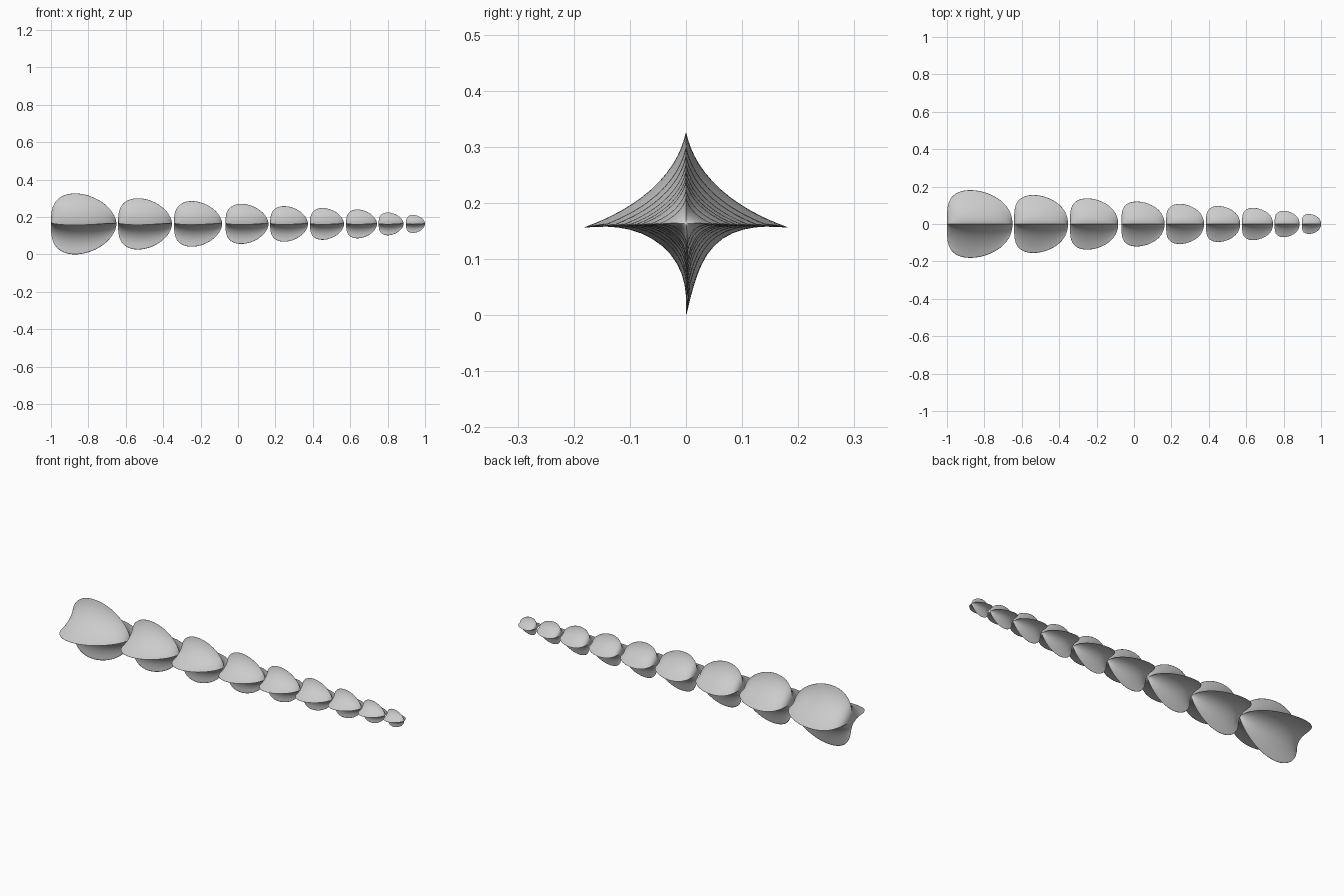
import bpy
import bmesh
from math import sin, cos, pi, copysign

if "Cube" in bpy.data.objects:
    bpy.data.objects.remove(bpy.data.objects["Cube"])

CENTRE_Z = 0.163
RING = 72
STEPS = 36

# start x, end x, half width (y), half height (z) of every segment
SEGMENTS = [
    (-1.0, -0.65, 0.181, 0.163),
    (-0.641, -0.353, 0.155, 0.137),
    (-0.342, -0.085, 0.137, 0.122),
    (-0.067, 0.163, 0.120, 0.107),
    (0.172, 0.374, 0.107, 0.095),
    (0.385, 0.567, 0.096, 0.085),
    (0.578, 0.743, 0.086, 0.077),
    (0.752, 0.885, 0.070, 0.061),
    (0.898, 1.0, 0.053, 0.048),
]


def outline(t, a, b):
    """Leaf outline, zero at both ends and 1 at its widest place."""
    p = a / (a + b)
    return (t ** a * (1 - t) ** b) / (p ** a * (1 - p) ** b)


def power(v, e):
    return copysign(abs(v) ** e, v)


def section(t, width, height):
    """Concave four-pointed section with rounded fin edges."""
    fw, fh = outline(t, 0.25, 0.45), outline(t, 0.32, 0.55)
    thick = 0.055 * height * min(fw, fh)
    a, b = width * fw - thick, height * fh - thick
    points = []
    for i in range(RING):
        u = 2 * pi * i / RING
        c, s = cos(u), sin(u)
        e = 3.2 if s >= 0 else 4.2          # underside is more hollow
        y = a * power(c, e) + thick * c
        z = b * power(s, e) + thick * s
        # side fins droop at the edge, lower fin bows slightly
        q = min(1, abs(y) / width)
        z += height * (0.09 * q * (1 - q) - 0.04 * q ** 3)
        if z < 0:
            y += 0.04 * width * sin(pi * min(1, -z / height)) * (1 - q)
        points.append((y, z))
    return points


def make_segment(name, x0, x1, width, height):
    bm = bmesh.new()
    rings = []
    for k in range(1, STEPS):
        t = 0.5 - 0.5 * cos(pi * k / STEPS)
        x = x0 + (x1 - x0) * t
        rings.append([bm.verts.new((x, y, CENTRE_Z + z))
                      for y, z in section(t, width, height)])
    for r0, r1 in zip(rings, rings[1:]):
        for i in range(RING):
            j = (i + 1) % RING
            bm.faces.new((r0[i], r0[j], r1[j], r1[i]))
    # pointed ends
    for ring, x in ((rings[0], x0), (rings[-1], x1)):
        tip = bm.verts.new((x, 0, CENTRE_Z))
        for i in range(RING):
            bm.faces.new((tip, ring[i], ring[(i + 1) % RING]))
    bmesh.ops.recalc_face_normals(bm, faces=bm.faces)
    for f in bm.faces:
        f.smooth = True
    mesh = bpy.data.meshes.new(name)
    bm.to_mesh(mesh)
    bm.free()
    obj = bpy.data.objects.new(name, mesh)
    bpy.context.collection.objects.link(obj)
    return obj


# Row of shrinking finned segments
for n, seg in enumerate(SEGMENTS, 1):
    make_segment(f"tail_segment_{n}", *seg)
